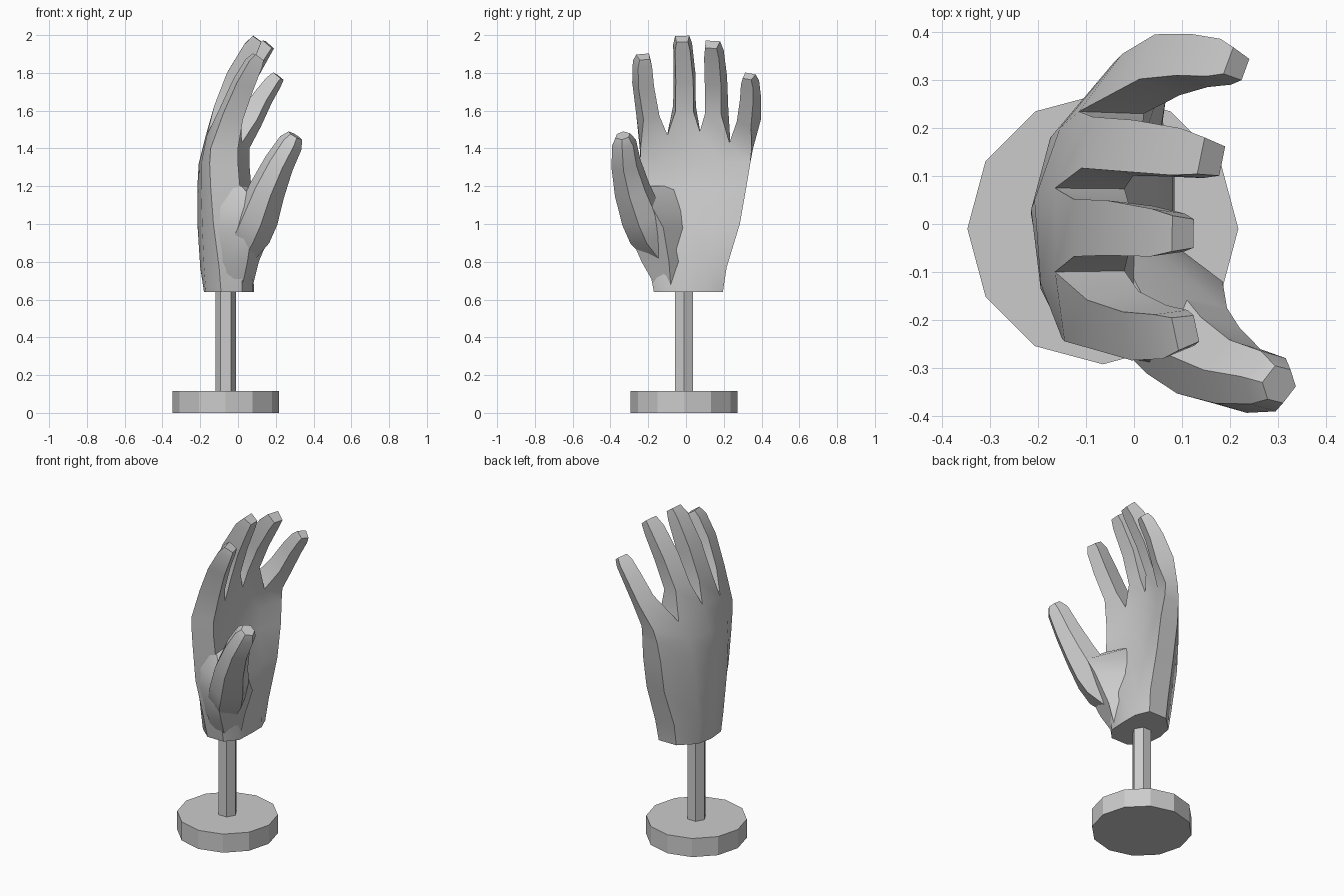
import bpy, bmesh, math
from mathutils import Vector

if "Cube" in bpy.data.objects:
    bpy.data.objects.remove(bpy.data.objects["Cube"])


def finish(name, bm, angle=30):
    bmesh.ops.recalc_face_normals(bm, faces=bm.faces)
    me = bpy.data.meshes.new(name)
    bm.to_mesh(me)
    bm.free()
    ob = bpy.data.objects.new(name, me)
    bpy.context.collection.objects.link(ob)
    bpy.ops.object.select_all(action='DESELECT')
    ob.select_set(True)
    bpy.context.view_layer.objects.active = ob
    bpy.ops.object.shade_smooth_by_angle(angle=math.radians(angle))
    return ob


def bridge(bm, a, b):
    n = len(a)
    for i in range(n):
        j = (i + 1) % n
        bm.faces.new((a[i], a[j], b[j], b[i]))


def section(bm, profile, centre, tangent, side, w, t):
    # profile placed square to the path: first axis = width, second = depth
    T = tangent.normalized()
    W = (side - T * side.dot(T)).normalized()
    D = W.cross(T)
    return [bm.verts.new(centre + W * (u * w) + D * (v * t)) for u, v in profile]


def loft_path(bm, profile, path, side, start=None):
    # path rows: x, y, z, width, depth
    pts = [Vector(p[:3]) for p in path]
    prev = start
    if start:
        origin = sum((v.co for v in start), Vector()) / len(start)
    for i, p in enumerate(path):
        before = pts[i - 1] if i else (origin if start else pts[0])
        after = pts[min(i + 1, len(pts) - 1)]
        ring = section(bm, profile, pts[i], after - before, side, p[3], p[4])
        if prev:
            bridge(bm, prev, ring)
        else:
            bm.faces.new(ring)
        prev = ring
    bm.faces.new(prev)


def loft_levels(bm, levels):
    # stacked level rings of (x, y) points; returns the open top ring
    prev = None
    for z, xy in levels:
        ring = [bm.verts.new((x, y, z)) for x, y in xy]
        if prev:
            bridge(bm, prev, ring)
        else:
            bm.faces.new(ring)
        prev = ring
    return prev


def cylinder(name, n, r, z0, z1):
    circle = [(-0.065 + r * math.cos(2 * math.pi * i / n),
               -0.01 + r * math.sin(2 * math.pi * i / n)) for i in range(n)]
    bm = bmesh.new()
    bm.faces.new(loft_levels(bm, [(z0, circle), (z1, circle)]))
    return finish(name, bm, 20)


# Stand
cylinder("base_disc", 12, 0.283, 0, 0.115)
cylinder("support_rod", 6, 0.055, 0.11, 0.70)

# Palm: per ring z, y positions, x of the back, x of the palm side
rings = [
    (0.64, (-.17, -.10, .01, .11, .195), (-.09, -.17, -.18, -.16, -.07), (.02, .08, .085, .085, .05)),
    (0.77, (-.195, -.11, .01, .12, .215), (-.10, -.18, -.20, -.175, -.07), (.02, .075, .08, .08, .06)),
    (1.00, (-.23, -.13, .02, .16, .285), (-.13, -.19, -.215, -.18, -.05), (.02, .06, .04, .05, .07)),
    (1.20, (-.235, -.135, .03, .18, .32), (-.145, -.195, -.215, -.175, -.05), (.01, .0, -.01, .02, .07)),
    (1.32, (-.24, -.125, .05, .20, .34), (-.15, -.195, -.208, -.155, -.04), (.0, -.02, -.025, .01, .06)),
]
# Top ring runs through the finger crotches: y, z, back x, palm-side x
crotch = [(-.245, 1.40, -.145, .0), (-.10, 1.47, -.165, -.02), (.075, 1.49, -.165, -.02),
          (.235, 1.43, -.115, .02), (.355, 1.40, -.025, .06)]
bm = bmesh.new()
prev = loft_levels(bm, [(z, list(zip(back, ys)) + list(zip(front, ys))[::-1])
                        for z, ys, back, front in rings])
back = [bm.verts.new((b, y, z)) for y, z, b, f in crotch]
front = [bm.verts.new((f, y * 0.98, z)) for y, z, b, f in crotch]
bridge(bm, prev, back + front[::-1])

# Fingers grow from the top of the palm; roll turns each one on the knuckle arc
trapezoid = [(-.5, -.5), (.5, -.5), (.4, .5), (-.4, .5)]
fingers = [
    (-15, [(-.035, -.197, 1.58, .11, .115), (.03, -.222, 1.74, .105, .10),
           (.085, -.226, 1.85, .095, .08), (.108, -.224, 1.885, .07, .055)]),
    (0, [(-.068, -.008, 1.61, .12, .12), (-.01, -.008, 1.78, .115, .105),
         (.07, -.018, 1.935, .10, .08), (.102, -.02, 1.98, .075, .055)]),
    (14, [(-.045, .157, 1.60, .11, .115), (.03, .153, 1.76, .11, .10),
          (.12, .143, 1.90, .10, .08), (.162, .137, 1.95, .078, .06)]),
    (28, [(.068, .328, 1.55, .105, .10), (.135, .337, 1.67, .095, .08),
          (.19, .335, 1.75, .085, .065), (.215, .332, 1.782, .06, .05)]),
]
for i, (roll, path) in enumerate(fingers):
    r = math.radians(roll)
    loft_path(bm, trapezoid, path, Vector((math.sin(r), math.cos(r), 0)),
              [back[i], back[i + 1], front[i + 1], front[i]])
finish("palm_and_fingers", bm, 42)

# Thumb: six-sided
bm = bmesh.new()
hexagon = [(-.5, 0), (-.28, -.5), (.28, -.5), (.5, 0), (.28, .5), (-.28, .5)]
loft_path(bm, hexagon, [
    (.0, -.11, .80, .14, .10), (.065, -.195, .95, .22, .19), (.105, -.235, 1.04, .22, .19),
    (.155, -.285, 1.18, .19, .165), (.217, -.318, 1.32, .15, .14),
    (.28, -.328, 1.43, .125, .115), (.303, -.335, 1.468, .08, .07)],
    Vector((.7, .7, 0)))
finish("thumb", bm, 42)

# Ball of the thumb, with the web towards the index finger
bm = bmesh.new()
bm.faces.new(loft_levels(bm, [
    (.66, [(-.09, -.12), (-.06, -.155), (.02, -.155), (.075, -.08), (.0, .02)]),
    (.80, [(-.11, -.18), (-.06, -.215), (.05, -.235), (.11, -.09), (.03, .03)]),
    (.98, [(-.12, -.22), (-.02, -.275), (.075, -.315), (.185, -.12), (.0, .02)]),
    (1.09, [(-.12, -.22), (.0, -.275), (.11, -.32), (.195, -.18), (-.02, .0)]),
    (1.20, [(-.11, -.20), (-.03, -.23), (.02, -.235), (.045, -.20), (-.04, -.04)])]))
finish("thumb_pad", bm, 50)
